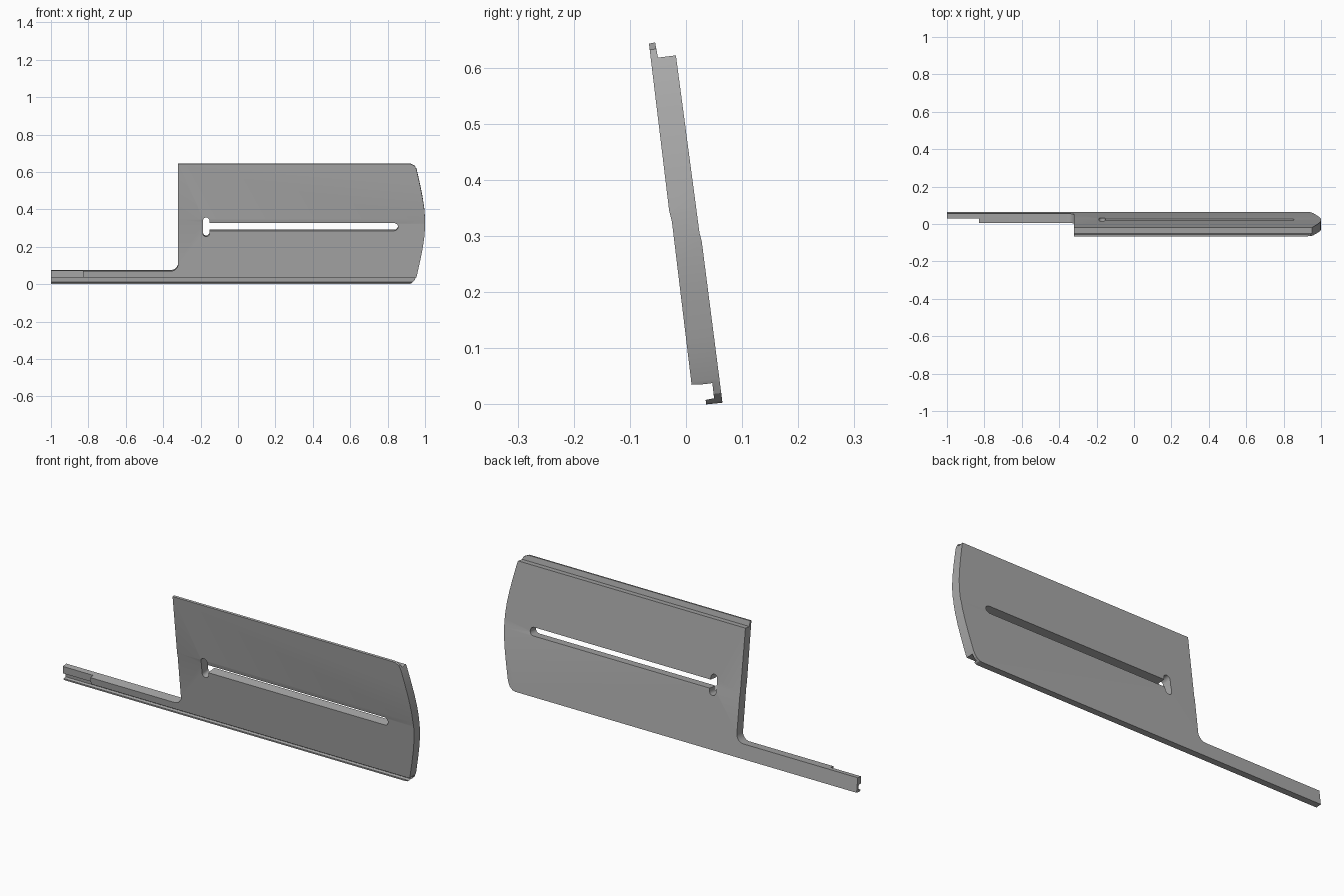
import bpy, bmesh, math
from mathutils import Vector

cube = bpy.data.objects.get("Cube")
if cube:
    bpy.data.objects.remove(cube, do_unlink=True)

TILT = 0.127  # lean of the blade: rise per unit of depth


def prism(name, points, direction):
    """Extrude a closed 3D outline along a direction."""
    bm = bmesh.new()
    face = bm.faces.new([bm.verts.new(p) for p in points])
    grown = bmesh.ops.extrude_face_region(bm, geom=[face])["geom"]
    verts = [g for g in grown if isinstance(g, bmesh.types.BMVert)]
    bmesh.ops.translate(bm, verts=verts, vec=direction)
    bmesh.ops.recalc_face_normals(bm, faces=bm.faces)
    mesh = bpy.data.meshes.new(name)
    bm.to_mesh(mesh)
    bm.free()
    obj = bpy.data.objects.new(name, mesh)
    bpy.context.collection.objects.link(obj)
    return obj


def through_cutter(name, outline):
    """Prism square to the leaning blade, from an outline on its front face."""
    pts = []
    for x, z in outline:
        y = 0.0144 - 0.125 * z
        pts.append((x, -0.2, z - TILT * (y + 0.2)))
    obj = prism(name, pts, Vector((0, 0.4, 0.4 * TILT)))
    obj.hide_render = True
    return obj


def arc(cx, cz, r, start, end, steps=10):
    angles = [math.radians(start + (end - start) * i / steps) for i in range(steps + 1)]
    return [(cx + r * math.cos(a), cz + r * math.sin(a)) for a in angles]


def boolean(target, cutter, operation):
    mod = target.modifiers.new(cutter.name, "BOOLEAN")
    mod.object, mod.operation, mod.solver = cutter, operation, "EXACT"
    bpy.context.view_layer.objects.active = target
    bpy.ops.object.modifier_apply(modifier=mod.name)
    bpy.data.objects.remove(cutter, do_unlink=True)


# Leaning cross-section with top rebate, mid crease and bottom groove
section = [(-0.066, 0.643), (-0.055, 0.645), (-0.05, 0.618), (-0.018, 0.622),
           (0.024, 0.306), (0.028, 0.291), (0.065, 0.003), (0.036, 0.0),
           (0.035, 0.008), (0.05, 0.011), (0.047, 0.038), (0.032, 0.036),
           (0.01, 0.035), (-0.025, 0.325), (-0.03, 0.345)]
blade = prism("slotted_blade", [(-1, y, z) for y, z in section], Vector((2, 0, 0)))

# Silhouette: long arm, inner fillet, tall plate and bowed end
outline = [(-1.1, -0.1), (0.9, -0.1), (0.9, -0.006), (0.925, 0.0), (0.943, 0.014), (0.955, 0.04),
           (0.973, 0.12), (0.987, 0.19), (0.996, 0.25), (1.0, 0.30),
           (1.0, 0.345), (0.996, 0.40), (0.987, 0.46), (0.973, 0.53),
           (0.955, 0.61), (0.945, 0.632), (0.92, 0.644), (0.92, 0.75), (-0.32, 0.75)]
outline += arc(-0.36, 0.109, 0.04, 0, -90) + [(-1.1, 0.069)]
boolean(blade, through_cutter("silhouette", outline), "INTERSECT")

# Long slot with a rounded tip, and the keyhole across its other end
slot = [(-0.17, 0.326), (-0.17, 0.285)] + arc(0.835, 0.3055, 0.0205, -90, 90)
boolean(blade, through_cutter("slot", slot), "DIFFERENCE")
keyhole = arc(-0.17, 0.338, 0.018, 0, 180) + arc(-0.17, 0.272, 0.018, 180, 360)
boolean(blade, through_cutter("keyhole", keyhole), "DIFFERENCE")

# Thinned front of the arm tip
step = [(-1.1, -0.1, 0.02), (-1.1, 0.031, 0.02), (-1.1, 0.0265, 0.1), (-1.1, -0.1, 0.1)]
boolean(blade, prism("arm_step", step, Vector((0.27, 0, 0))), "DIFFERENCE")

# Plain grey finish
grey = bpy.data.materials.new("plain_grey")
grey.use_nodes = True
colour = (0.4, 0.4, 0.4, 1)
grey.diffuse_color = colour
grey.node_tree.nodes["Principled BSDF"].inputs["Base Color"].default_value = colour
blade.data.materials.clear()
blade.data.materials.append(grey)
for poly in blade.data.polygons:
    poly.material_index = 0

bpy.ops.object.select_all(action="DESELECT")
blade.select_set(True)
bpy.context.view_layer.objects.active = blade
bpy.ops.object.shade_smooth_by_angle(angle=math.radians(20))
